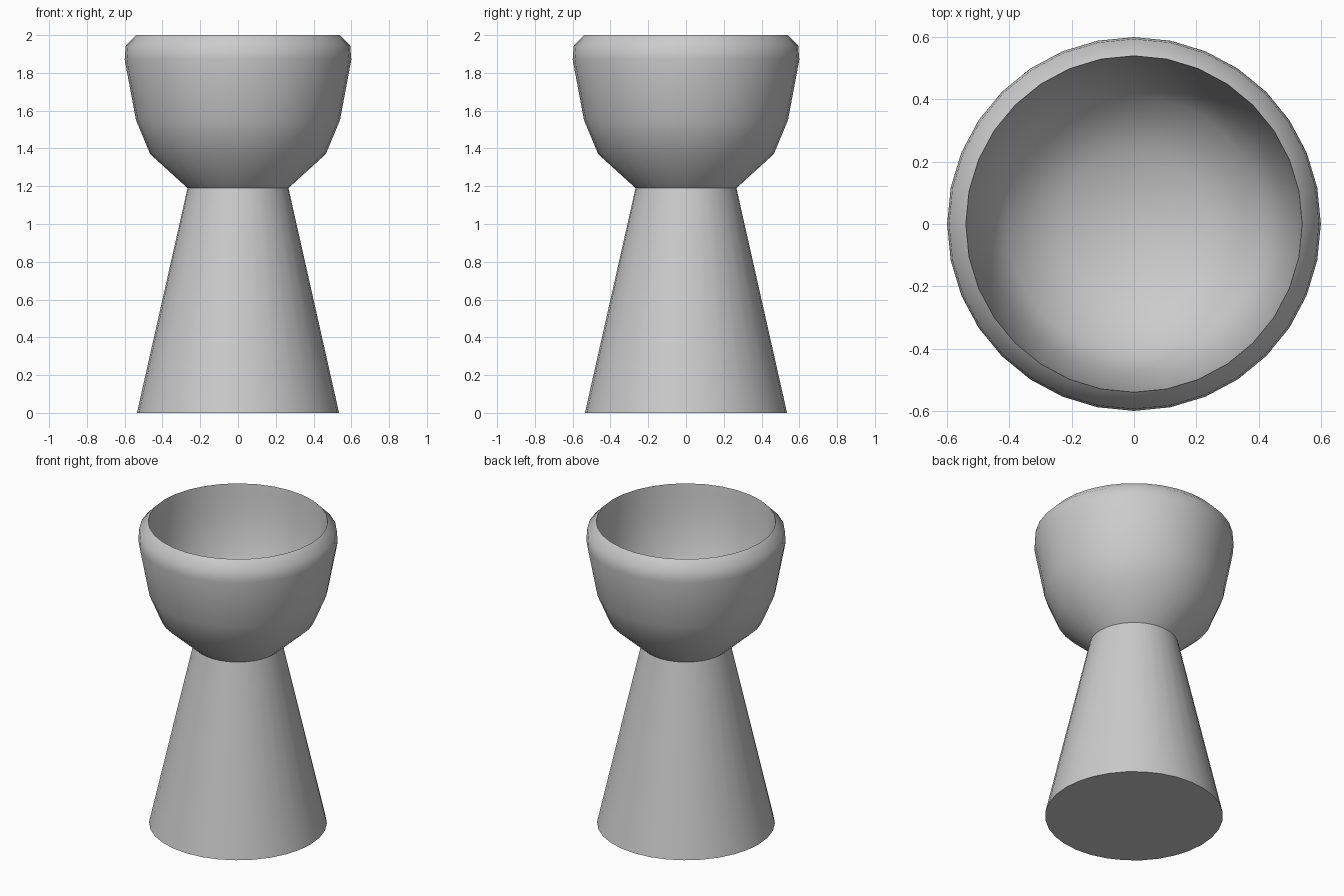
import bpy, math

if "Cube" in bpy.data.objects:
    bpy.data.objects.remove(bpy.data.objects["Cube"])

SEGMENTS = 32


def lathe(name, profile):
    """Revolve an (r, z) profile round z; r = 0 points become poles."""
    verts, rings, faces = [], [], []
    for r, z in profile:
        start = len(verts)
        if r == 0:
            verts.append((0, 0, z))
            rings.append([start] * SEGMENTS)
            continue
        for i in range(SEGMENTS):
            a = 2 * math.pi * i / SEGMENTS
            verts.append((r * math.cos(a), r * math.sin(a), z))
        rings.append(list(range(start, start + SEGMENTS)))
    for low, high in zip(rings, rings[1:]):
        for i in range(SEGMENTS):
            j = (i + 1) % SEGMENTS
            quad = [low[i], low[j], high[j], high[i]]
            faces.append(list(dict.fromkeys(quad)))
    mesh = bpy.data.meshes.new(name)
    mesh.from_pydata(verts, [], faces)
    obj = bpy.data.objects.new(name, mesh)
    bpy.context.collection.objects.link(obj)
    bpy.context.view_layer.objects.active = obj
    obj.select_set(True)
    bpy.ops.object.shade_smooth_by_angle(angle=math.radians(60))
    return obj


# Flared foot, narrow waist and faceted outer bowl
outside = [(0, 0), (0.535, 0), (0.267, 1.19), (0.465, 1.37),
           (0.54, 1.55), (0.6, 1.87), (0.594, 1.945), (0.54, 2.0)]
# Rolled lip and rounded hollow
inside = [(0.535, 1.94), (0.525, 1.80), (0.48, 1.56), (0.41, 1.42),
          (0.24, 1.31), (0, 1.27)]

lathe("cup", outside + inside)
